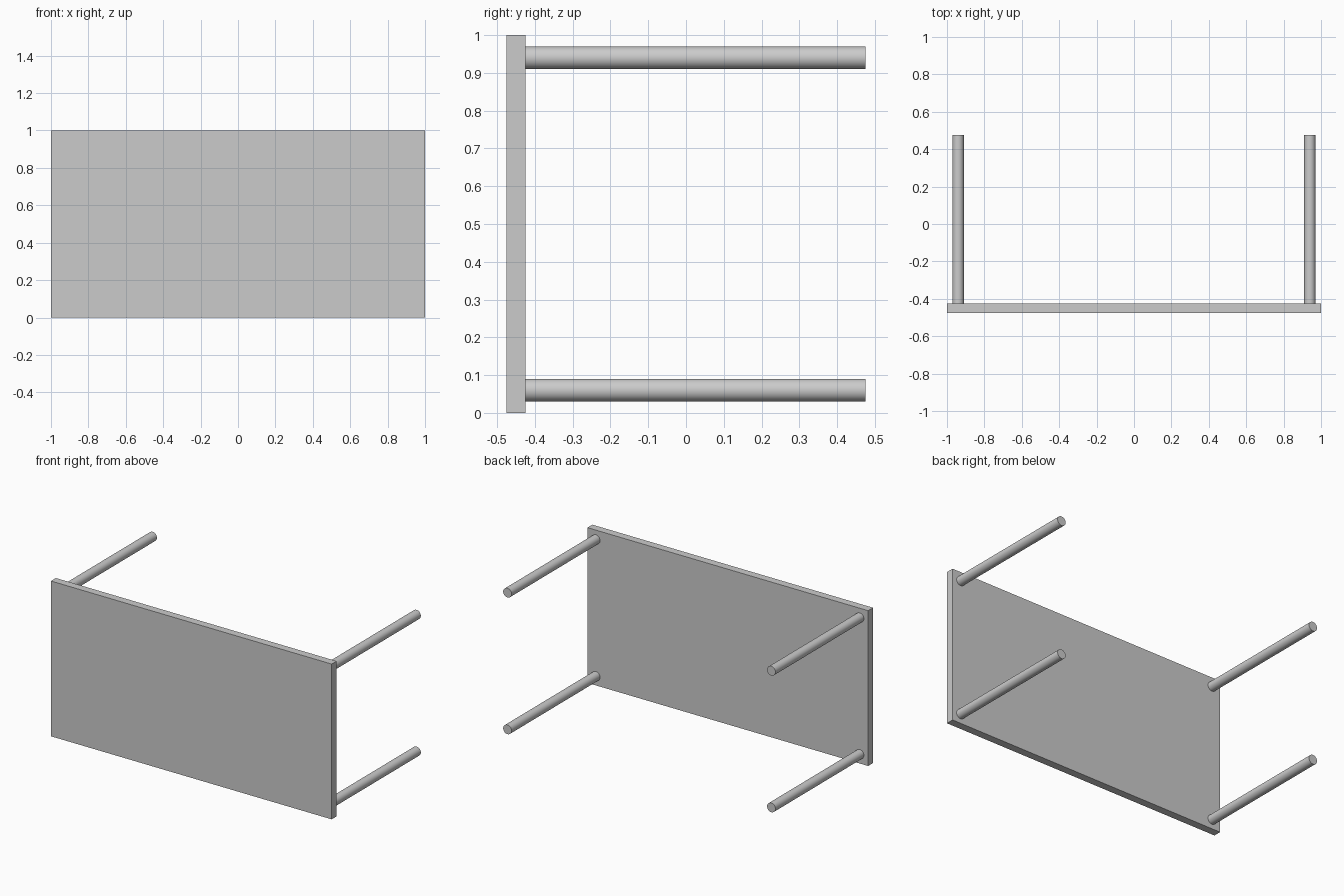
import bpy
import math

if "Cube" in bpy.data.objects:
    bpy.data.objects.remove(bpy.data.objects["Cube"])

TOP_Y, LEG_END_Y, THICK = -0.475, 0.475, 0.05
LEG_R = 0.03

# Table top, standing on its long edge
bpy.ops.mesh.primitive_cube_add(size=1, location=(0, TOP_Y + THICK / 2, 0.5))
top = bpy.context.object
top.name = "table_top"
top.scale = (2, THICK, 1)
bpy.ops.object.transform_apply(location=False, rotation=False, scale=True)


# Round legs pointing to the back
def add_leg(name, x, z):
    start = TOP_Y + THICK
    bpy.ops.mesh.primitive_cylinder_add(
        vertices=32, radius=LEG_R, depth=LEG_END_Y - start,
        location=(x, (start + LEG_END_Y) / 2, z),
        rotation=(math.pi / 2, 0, 0))
    bpy.context.object.name = name
    bpy.ops.object.shade_smooth_by_angle(angle=math.radians(30))


for side, x in (("left", -0.94), ("right", 0.94)):
    for level, z in (("lower", 0.06), ("upper", 0.94)):
        add_leg(f"{level}_{side}_leg", x, z)
